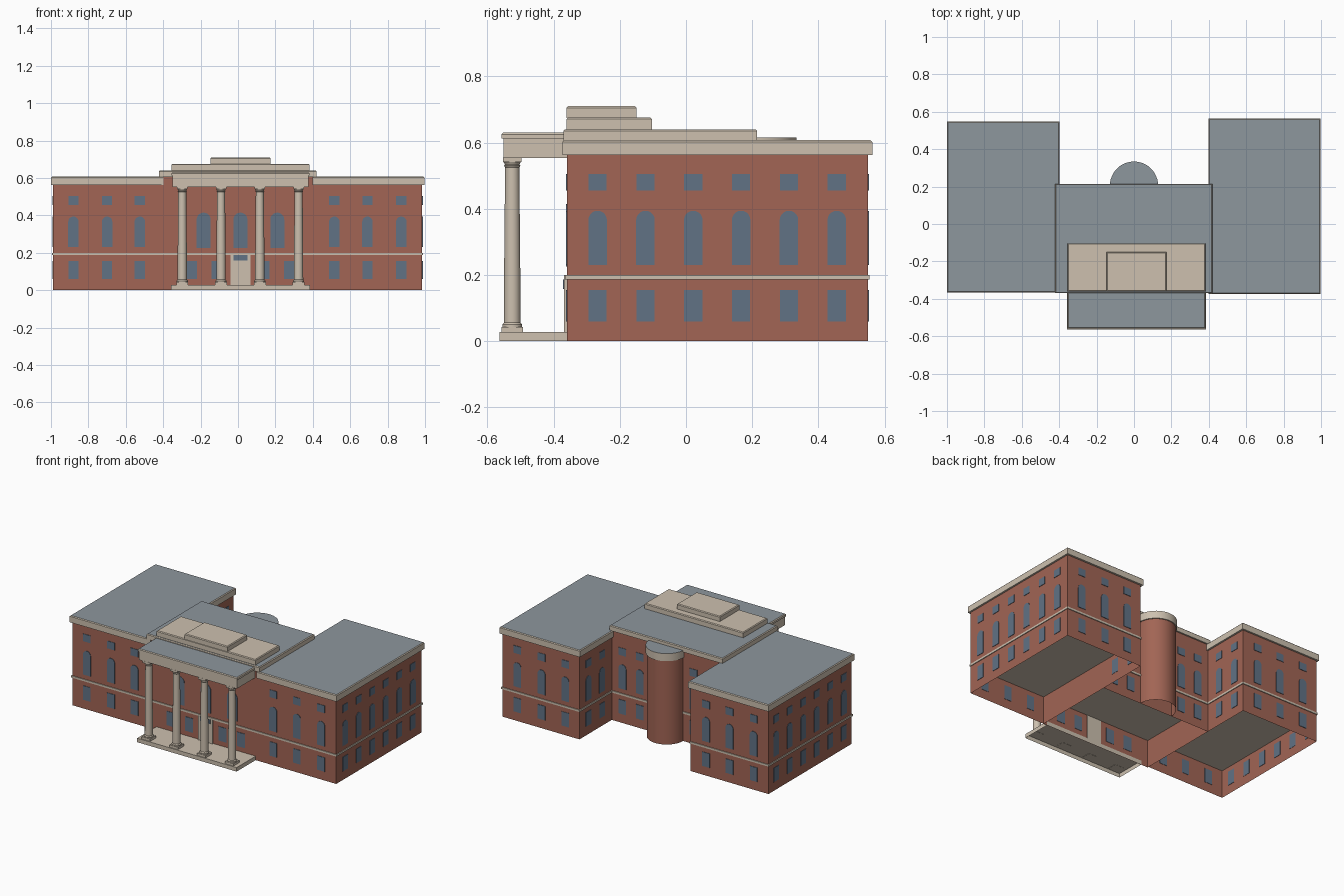
import bpy, bmesh, math
from mathutils import Vector

cube = bpy.data.objects.get("Cube")
if cube:
    bpy.data.objects.remove(cube, do_unlink=True)


def material(name, rgb):
    m = bpy.data.materials.new(name)
    m.use_nodes = True
    m.diffuse_color = (*rgb, 1)
    m.node_tree.nodes["Principled BSDF"].inputs["Base Color"].default_value = (*rgb, 1)
    return m


BRICK = material("red brick", (0.36, 0.13, 0.09))
STONE = material("cream stone", (0.61, 0.53, 0.43))
ROOF = material("grey roof", (0.27, 0.31, 0.34))
GLASS = material("blue glass", (0.12, 0.17, 0.235))


def finish(name, bm, *mats):
    mesh = bpy.data.meshes.new(name)
    bm.to_mesh(mesh)
    bm.free()
    for m in mats:
        mesh.materials.append(m)
    ob = bpy.data.objects.new(name, mesh)
    bpy.context.collection.objects.link(ob)
    return ob


def add_box(bm, x, y, z):
    verts = bmesh.ops.create_cube(bm, size=1)["verts"]
    for v in verts:
        v.co = [lo + (hi - lo) * (c + 0.5) for c, (lo, hi) in zip(v.co, (x, y, z))]


def box(name, x, y, z, mat, open_bottom=False):
    bm = bmesh.new()
    add_box(bm, x, y, z)
    if open_bottom:
        bm.normal_update()
        bmesh.ops.delete(bm, geom=[f for f in bm.faces if f.normal.z < -0.9], context="FACES")
    return finish(name, bm, mat)


def eaves(name, x, y, z, top=ROOF):
    """Stone slab with eased top edges and a coloured top."""
    bm = bmesh.new()
    add_box(bm, x, y, z)
    rim = [e for e in bm.edges if all(v.co.z > z[1] - 0.001 for v in e.verts)]
    bmesh.ops.bevel(bm, geom=rim, offset=0.005, segments=1, affect="EDGES")
    bm.normal_update()
    for f in bm.faces:
        f.material_index = int(f.normal.z > 0.9)
    return finish(name, bm, STONE, top)


def pane(bm, origin, normal, width, z0, z1, arched=False):
    """Thin plate on a wall, with a round head when arched."""
    n = Vector((*normal, 0))
    side = n.cross(Vector((0, 0, 1)))
    r = width / 2
    outline = [(-r, z0), (r, z0)]
    if arched:
        outline += [(r * math.cos(math.pi * i / 10), z1 - r + r * math.sin(math.pi * i / 10))
                    for i in range(11)]
    else:
        outline += [(r, z1), (-r, z1)]
    base = Vector((*origin, 0)) - n * 0.002
    face = bm.faces.new([bm.verts.new(base + side * u + Vector((0, 0, h))) for u, h in outline])
    ext = bmesh.ops.extrude_face_region(bm, geom=[face])["geom"]
    bmesh.ops.translate(bm, vec=n * 0.005, verts=[v for v in ext if isinstance(v, bmesh.types.BMVert)])


def wall_windows(name, origins, normal):
    """Three rows: square attic, arched main floor, plain ground floor."""
    bm = bmesh.new()
    for o in origins:
        pane(bm, o, normal, 0.055, 0.455, 0.505)
        pane(bm, o, normal, 0.056, 0.23, 0.394, True)
        pane(bm, o, normal, 0.055, 0.06, 0.155)
    bmesh.ops.recalc_face_normals(bm, faces=bm.faces[:])
    finish(name, bm, GLASS)


# Wings: walls, floor band, cornice roof, windows
ROWS = [-0.267 + 0.1445 * i for i in range(6)]
WINGS = {
    "left": ((0.41, 0.985), (-0.36, 0.55), (0.398, 0.997), (-0.373, 0.563), (0.515, 0.692, 0.873)),
    "right": ((-0.99, -0.41), (-0.352, 0.535), (-1.0, -0.398), (-0.365, 0.547), (-0.88, -0.70, -0.525)),
}
for side, (wx, wy, rx, ry, cols) in WINGS.items():
    s = 1 if side == "left" else -1
    outer, inner = (wx[1], wx[0]) if s > 0 else wx
    box(f"{side}_wing_walls", wx, wy, (0, 0.565), BRICK, True)
    box(f"{side}_wing_band", (wx[0] - 0.005, wx[1] + 0.005), (wy[0] - 0.005, wy[1] + 0.005),
        (0.187, 0.2), STONE)
    eaves(f"{side}_wing_roof", rx, ry, (0.562, 0.607))
    wall_windows(f"{side}_wing_front_windows", [(x, wy[0]) for x in cols], (0, -1))
    wall_windows(f"{side}_wing_back_windows", [(x, wy[1]) for x in cols], (0, 1))
    wall_windows(f"{side}_wing_outer_windows", [(outer, y) for y in ROWS], (s, 0))
    wall_windows(f"{side}_wing_inner_windows", [(inner, y) for y in ROWS[4:]], (-s, 0))

# Central block with stepped attic
box("centre_walls", (-0.41, 0.41), (-0.36, 0.205), (0, 0.608), BRICK, True)
box("centre_band", (-0.41, 0.41), (-0.365, 0.21), (0.187, 0.2), STONE)
eaves("centre_roof", (-0.423, 0.42), (-0.37, 0.215), (0.605, 0.64))
eaves("attic_lower_step", (-0.355, 0.382), (-0.361, -0.103), (0.638, 0.676), STONE)
eaves("attic_upper_step", (-0.147, 0.174), (-0.361, -0.15), (0.674, 0.71), STONE)
wall_windows("centre_back_windows", [(x, 0.205) for x in (-0.33, -0.2, 0.2, 0.33)], (0, 1))

# Central front windows
MID = 0.013
bm = bmesh.new()
for dx in (-0.197, 0, 0.197):
    pane(bm, (MID + dx, -0.36), (0, -1), 0.075, 0.225, 0.415, True)
for dx in (-0.262, -0.125, 0.125, 0.262):
    pane(bm, (MID + dx, -0.36), (0, -1), 0.06, 0.06, 0.155)
bmesh.ops.recalc_face_normals(bm, faces=bm.faces[:])
finish("centre_front_windows", bm, GLASS)

# Door with transom light
box("front_door", (MID - 0.054, MID + 0.054), (-0.368, -0.358), (0.027, 0.2), STONE)
box("door_transom", (MID - 0.038, MID + 0.038), (-0.371, -0.366), (0.158, 0.187), GLASS)


# Round bow at the back
def half_round(name, r, z0, z1, mats, capped):
    bm = bmesh.new()
    ring = [bm.verts.new((r * math.cos(math.pi * i / 24), 0.205 + r * math.sin(math.pi * i / 24), z0))
            for i in range(25)]
    face = bm.faces.new(ring)
    ext = bmesh.ops.extrude_face_region(bm, geom=[face])["geom"]
    bmesh.ops.translate(bm, vec=(0, 0, z1 - z0), verts=[v for v in ext if isinstance(v, bmesh.types.BMVert)])
    bmesh.ops.recalc_face_normals(bm, faces=bm.faces[:])
    bm.normal_update()
    for f in bm.faces:
        f.smooth = abs(f.normal.z) < 0.5
        f.material_index = int(capped and f.normal.z > 0.9)
    if not capped:
        bmesh.ops.delete(bm, geom=[f for f in bm.faces if f.normal.z < -0.9], context="FACES")
    ob = finish(name, bm, *mats)
    shade(ob)


def shade(ob):
    bpy.ops.object.select_all(action="DESELECT")
    ob.select_set(True)
    bpy.context.view_layer.objects.active = ob
    bpy.ops.object.shade_smooth_by_angle(angle=math.radians(35))


half_round("bow_walls", 0.122, 0, 0.57, (BRICK,), False)
half_round("bow_cornice", 0.129, 0.565, 0.616, (STONE, ROOF), True)

# Portico: floor, entablature, columns
box("portico_floor", (-0.358, 0.384), (-0.563, -0.358), (0, 0.027), STONE, True)
box("portico_beam", (-0.351, 0.378), (-0.552, -0.358), (0.553, 0.615), STONE)
eaves("portico_roof", (-0.356, 0.383), (-0.558, -0.358), (0.612, 0.63))

SHAFT = [(0.03, 0.04), (0.03, 0.05), (0.025, 0.056), (0.0245, 0.2), (0.0215, 0.525),
         (0.025, 0.53), (0.022, 0.534), (0.028, 0.545)]
for i in range(4):
    cx, cy = -0.298 + 0.2073 * i, -0.525
    bm = bmesh.new()
    rings = [[bm.verts.new((cx + r * math.cos(math.tau * k / 24), cy + r * math.sin(math.tau * k / 24), z))
              for k in range(24)] for r, z in SHAFT]
    for a, b in zip(rings, rings[1:]):
        for k in range(24):
            bm.faces.new((a[k - 1], a[k], b[k], b[k - 1]))
    shade(finish(f"column_shaft_{i + 1}", bm, STONE))
    for part, half, z in (("base", 0.032, (0.026, 0.043)), ("capital", 0.028, (0.541, 0.555))):
        box(f"column_{part}_{i + 1}", (cx - half, cx + half), (cy - half, cy + half), z, STONE)
